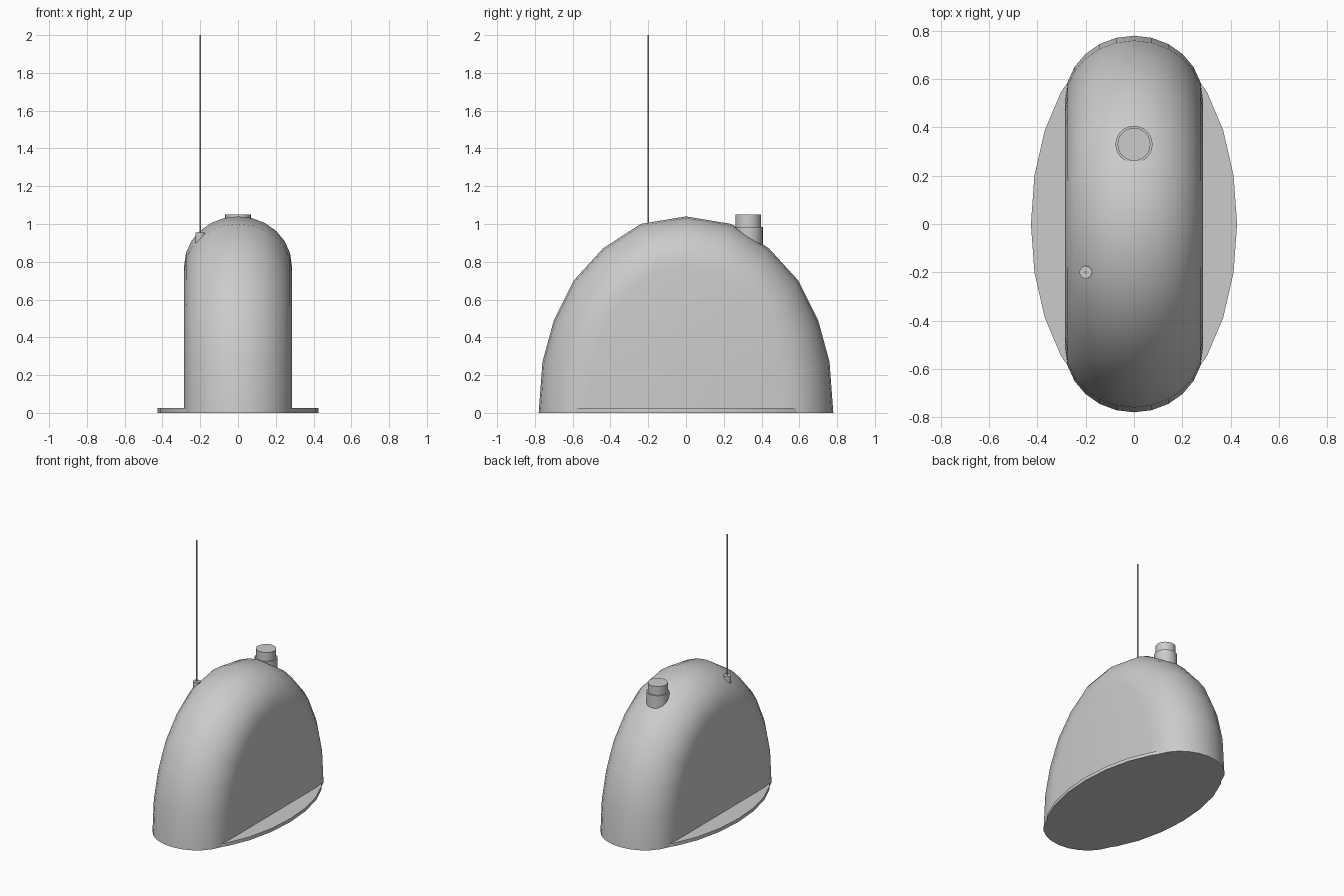
import bpy
import bmesh
from math import sin, cos, pi, sqrt, radians

cube = bpy.data.objects.get("Cube")
if cube:
    bpy.data.objects.remove(cube, do_unlink=True)

grey = bpy.data.materials.new("plain_grey")
grey.use_nodes = True
grey.diffuse_color = (0.6, 0.6, 0.6, 1)
grey.node_tree.nodes["Principled BSDF"].inputs["Base Color"].default_value = (0.6, 0.6, 0.6, 1)


def finish(obj, angle=35):
    obj.data.materials.append(grey)
    bpy.ops.object.select_all(action="DESELECT")
    obj.select_set(True)
    bpy.context.view_layer.objects.active = obj
    bpy.ops.object.shade_smooth_by_angle(angle=radians(angle))
    return obj


def cylinder(name, x, y, z0, z1, radius, sides=24):
    bpy.ops.mesh.primitive_cylinder_add(vertices=sides, radius=radius, depth=z1 - z0,
                                        location=(x, y, (z0 + z1) / 2))
    obj = bpy.context.object
    obj.name = name
    return finish(obj)


# Domed housing: arch outline swept across the width, shrinking towards flat sides
HALF_W, HALF_L, HEIGHT, ROUND = 0.285, 0.78, 1.04, 0.26
half = [(0.78, 0), (0.76, 0.27), (0.70, 0.49), (0.595, 0.70), (0.44, 0.87), (0.24, 1.0)]
arch = half + [(0, HEIGHT)] + [(-y, z) for y, z in reversed(half)]
STEPS = 12
bm = bmesh.new()
rings = []
for i in range(STEPS + 1):
    a = -pi / 2 + pi * i / STEPS
    drop = ROUND * (1 - cos(a))
    sy, sz = 1 - drop / HALF_L, 1 - drop / HEIGHT
    rings.append([bm.verts.new((HALF_W * sin(a), y * sy, z * sz)) for y, z in arch])
for r, s in zip(rings, rings[1:]):
    for j in range(len(arch) - 1):
        bm.faces.new((r[j], r[j + 1], s[j + 1], s[j]))
bm.faces.new(rings[0])
bm.faces.new(rings[-1])
bm.faces.new([r[0] for r in rings] + [r[-1] for r in reversed(rings)])
bmesh.ops.recalc_face_normals(bm, faces=bm.faces)
mesh = bpy.data.meshes.new("housing")
bm.to_mesh(mesh)
bm.free()
housing = bpy.data.objects.new("housing", mesh)
bpy.context.collection.objects.link(housing)
finish(housing, 40)

# Oval base plate
plate = cylinder("base_plate", 0, 0, 0, 0.025, 1)
plate.scale = (0.427, 0.775, 1)

# Cap on the rear slope
cylinder("cap_neck", 0, 0.33, 0.8, 0.985, 0.077)
cylinder("cap_top", 0, 0.33, 0.98, 1.05, 0.068)

# Aerial on the right shoulder
cylinder("aerial_socket", -0.2, -0.2, 0.84, 0.955, 0.026, 16)
cylinder("aerial_rod", -0.2, -0.2, 0.9, 2.0, 0.005, 8)
